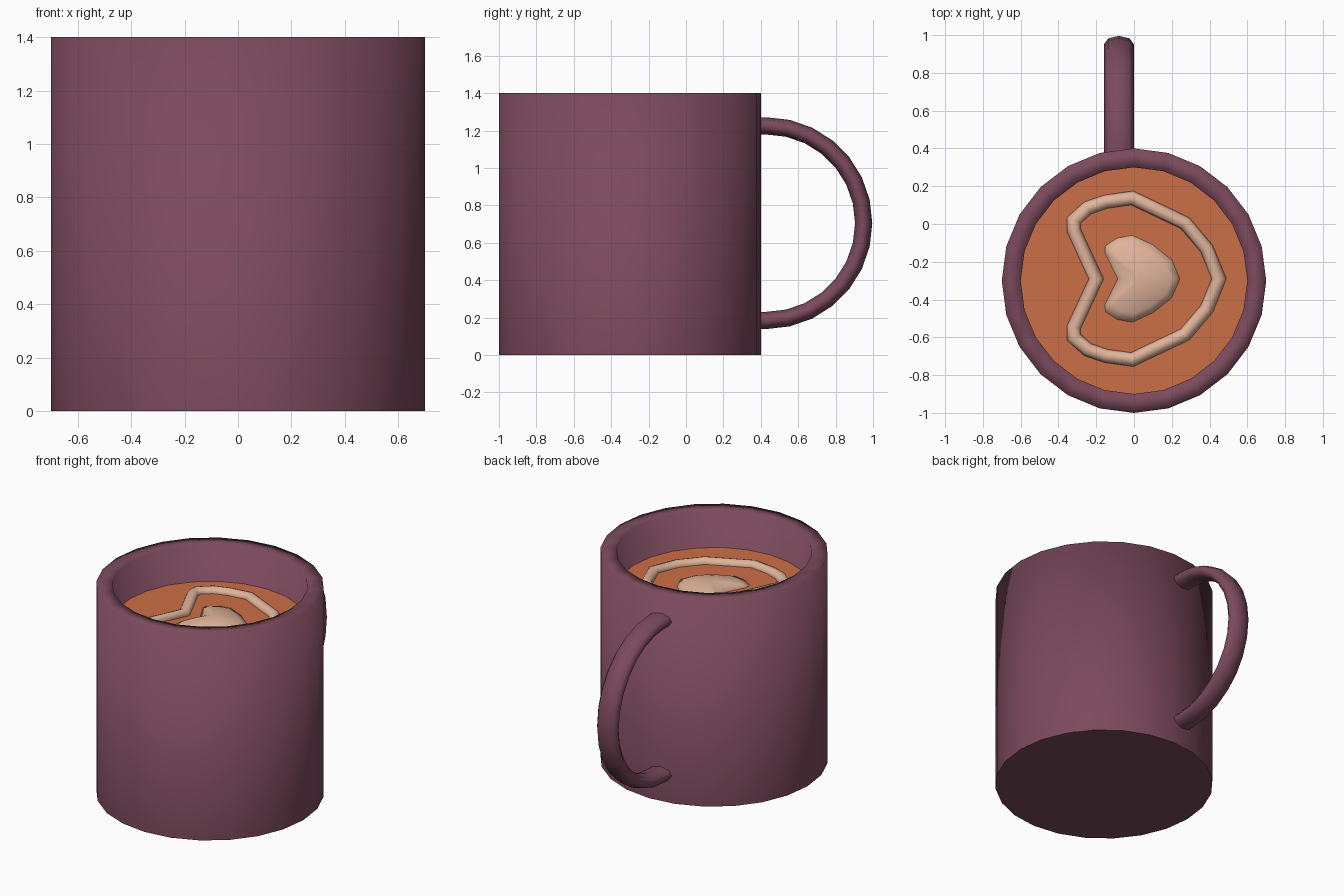
import bpy, bmesh, math
from mathutils import Vector

if "Cube" in bpy.data.objects:
    bpy.data.objects.remove(bpy.data.objects["Cube"])

CY = -0.3        # mug axis is x = 0, y = CY
LEVEL = 1.15     # drink surface height
SIDES = 24


def material(name, rgb):
    m = bpy.data.materials.new(name)
    m.diffuse_color = (*rgb, 1)
    m.use_nodes = True
    m.node_tree.nodes["Principled BSDF"].inputs["Base Color"].default_value = m.diffuse_color
    return m


plum = material("plum glaze", (0.20, 0.068, 0.108))
orange = material("orange coffee", (0.60, 0.158, 0.062))
cream = material("milk foam", (0.75, 0.46, 0.33))


def finish(name, bm, mat, flat=lambda f: False):
    bmesh.ops.remove_doubles(bm, verts=bm.verts, dist=1e-5)
    bmesh.ops.recalc_face_normals(bm, faces=bm.faces)
    for f in bm.faces:
        f.smooth = not flat(f)
    me = bpy.data.meshes.new(name)
    bm.to_mesh(me)
    bm.free()
    me.materials.append(mat)
    ob = bpy.data.objects.new(name, me)
    bpy.context.collection.objects.link(ob)
    return ob


def skin(bm, rings, closed):
    """Join equal-sized rings of points with quads, capping open ends."""
    vs = [[bm.verts.new(p) for p in r] for r in rings]
    n = len(vs[0])
    pairs = list(zip(vs, vs[1:])) + ([(vs[-1], vs[0])] if closed else [])
    for a, b in pairs:
        for i in range(n):
            j = (i + 1) % n
            bm.faces.new((a[i], a[j], b[j], b[i]))
    if not closed:
        bm.faces.new(vs[0])
        bm.faces.new(vs[-1])


def circle(r, z):
    return [Vector((r * math.sin(2 * math.pi * i / SIDES),
                    CY + r * math.cos(2 * math.pi * i / SIDES), z)) for i in range(SIDES)]


# Mug body: outer wall, flat rim, inner wall and floor
bm = bmesh.new()
skin(bm, [circle(0.7, 0), circle(0.7, 1.4), circle(0.6, 1.4), circle(0.6, 0.1)], False)
finish("mug_body", bm, plum, lambda f: len(f.verts) > 4)

# Drink surface
bm = bmesh.new()
bm.faces.new([bm.verts.new(p) for p in circle(0.6, LEVEL)])
finish("coffee", bm, orange, lambda f: True)

# Handle: oval section swept round a half circle, ends sunk in the wall
R, STEPS = 0.52, 14
path = [(0.37, 0.705 + R, 90)]
for k in range(STEPS + 1):
    a = 90 - 180 * k / STEPS
    path.append((0.43 + R * math.cos(math.radians(a)), 0.705 + R * math.sin(math.radians(a)), a))
path.append((0.37, 0.705 - R, -90))
rings = []
for y, z, a in path:
    out = Vector((0, math.cos(math.radians(a)), math.sin(math.radians(a))))
    rings.append([Vector((-0.08 + 0.08 * math.cos(t), y, z)) + out * 0.046 * math.sin(t)
                  for t in (2 * math.pi * i / 8 for i in range(8))])
bm = bmesh.new()
skin(bm, rings, False)
finish("handle", bm, plum, lambda f: len(f.verts) > 4)


def heart(half):
    """Mirror a half outline (tip to notch) across the heart's axis, y = -0.29."""
    pts = half + [(x, -y) for x, y in half[-2:0:-1]]
    return [Vector((x, y - 0.29, LEVEL)) for x, y in pts]


# Foam heart outline: half-sunk tube along a mitred closed path
line = heart([(0.45, 0), (0.385, 0.16), (0.27, 0.295), (-0.01, 0.428), (-0.15, 0.408), (-0.245, 0.375),
              (-0.318, 0.31), (-0.318, 0.255), (-0.2, 0)])
rings = []
for i, p in enumerate(line):
    d1 = (p - line[i - 1]).normalized()
    d2 = (line[(i + 1) % len(line)] - p).normalized()
    t = (d1 + d2).normalized()
    side = Vector((t.y, -t.x, 0)) / max(t.dot(d1), 0.6)
    rings.append([p + 0.036 * (side * math.cos(a) + Vector((0, 0, 1)) * math.sin(a))
                  for a in (2 * math.pi * k / 8 for k in range(8))])
bm = bmesh.new()
skin(bm, rings, True)
finish("foam_heart_outline", bm, cream)

# Foam heart centre: low dome over a heart outline
edge = heart([(0.243, 0), (0.2, 0.1), (0.1, 0.18), (-0.01, 0.23), (-0.09, 0.215), (-0.15, 0.175),
              (-0.155, 0.14), (-0.085, 0)])
mid = Vector((0.03, -0.29, LEVEL))
bm = bmesh.new()
skin(bm, [[mid + (p - mid) * s + Vector((0, 0, h)) for p in edge]
          for s, h in ((1, -0.03), (1, 0.002), (0.8, 0.022), (0.5, 0.04), (0.2, 0.05))], False)
finish("foam_heart", bm, cream)
